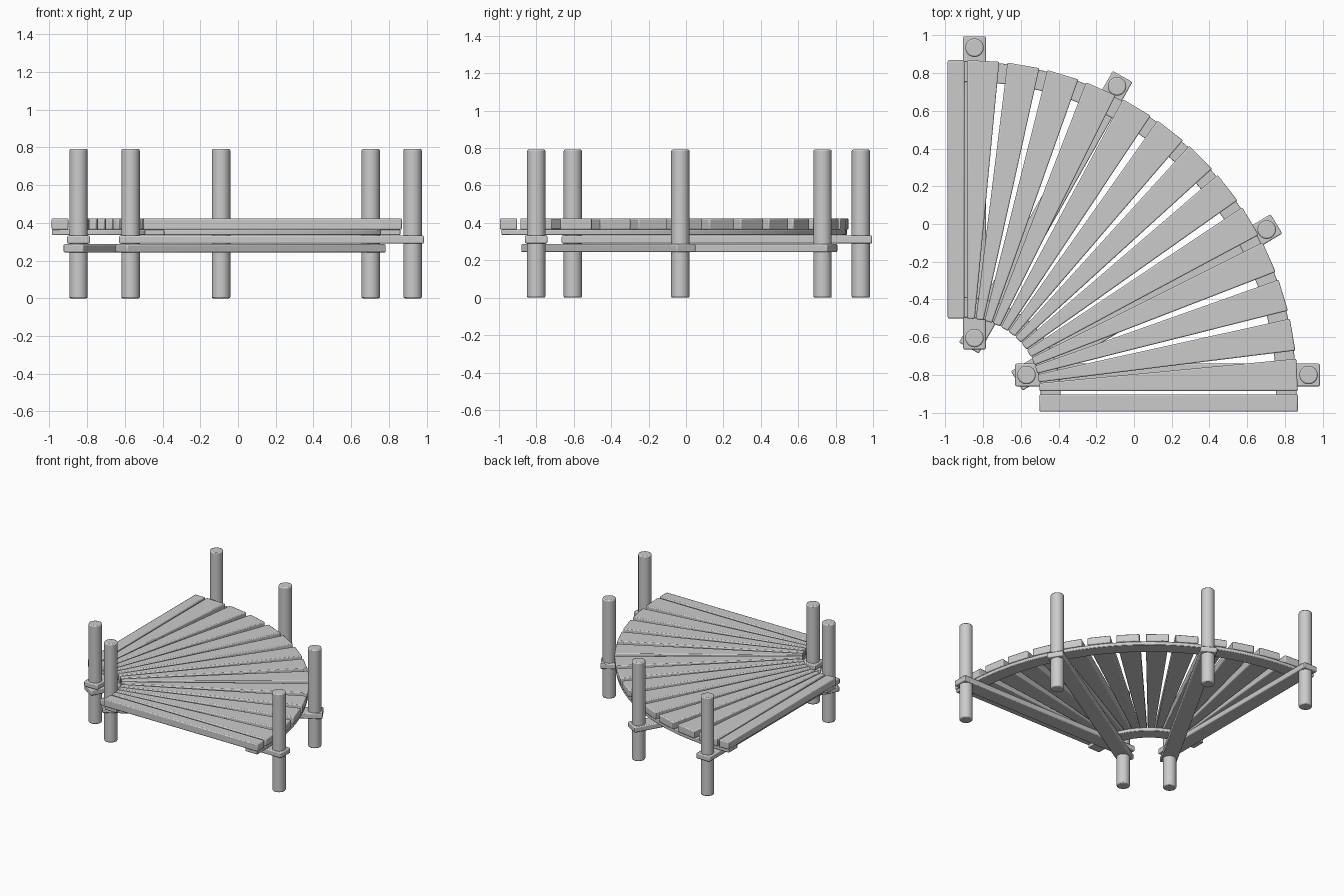
import bpy, bmesh
from math import cos, sin, pi, atan2, radians
from mathutils import Vector

if "Cube" in bpy.data.objects:
    bpy.data.objects.remove(bpy.data.objects["Cube"])

CX = CY = -0.886           # fan centre
R_IN, R_OUT = 0.385, 1.755


def prism(name, pts, z0, z1, bevel=0.007):
    """Extrude a counter-clockwise outline from z0 to z1 and soften its edges."""
    bm = bmesh.new()
    lo = [bm.verts.new((x, y, z0)) for x, y in pts]
    hi = [bm.verts.new((x, y, z1)) for x, y in pts]
    n = len(pts)
    bm.faces.new(lo[::-1])
    bm.faces.new(hi)
    for i in range(n):
        j = (i + 1) % n
        bm.faces.new((lo[i], lo[j], hi[j], hi[i]))
    bmesh.ops.recalc_face_normals(bm, faces=bm.faces)
    me = bpy.data.meshes.new(name)
    bm.to_mesh(me)
    bm.free()
    ob = bpy.data.objects.new(name, me)
    bpy.context.collection.objects.link(ob)
    if bevel:
        m = ob.modifiers.new("soft_edges", 'BEVEL')
        m.width = bevel
        m.segments = 2
        m.angle_limit = radians(40)
    bpy.ops.object.select_all(action='DESELECT')
    ob.select_set(True)
    bpy.context.view_layer.objects.active = ob
    bpy.ops.object.shade_smooth_by_angle(angle=radians(35))
    return ob


def polar(r, a):
    return (CX + r * cos(a), CY + r * sin(a))


def beam(name, a, b, over, z0, z1, half=0.06):
    """Beam running under two posts, overhanging each by a set amount."""
    a, b = Vector(a), Vector(b)
    d = (b - a).normalized()
    p = Vector((-d.y, d.x)) * half
    a, b = a - d * over, b + d * over
    prism(name, [a - p, b - p, b + p, a + p], z0, z1)


# Fan of tapered planks
COUNT = 13
g_out, g_in = 0.044 / R_OUT, 0.005 / R_IN
w_out = (pi / 2 - g_out * (COUNT - 1)) / COUNT
w_in = (pi / 2 - g_in * (COUNT - 1)) / COUNT
for i in range(COUNT):
    ao, ai = i * (w_out + g_out), i * (w_in + g_in)
    prism(f"fan_plank_{i + 1}",
          [polar(R_IN, ai), polar(R_OUT, ao), polar(R_OUT, ao + w_out), polar(R_IN, ai + w_in)],
          0.364, 0.424)

# Straight planks closing both ends
prism("end_plank_left", [(-0.988, CY + R_IN), (-0.9, CY + R_IN),
                         (-0.9, CY + R_OUT), (-0.988, CY + R_OUT)], 0.364, 0.424)
prism("end_plank_front", [(CX + R_IN, -0.995), (CX + R_OUT, -0.995),
                          (CX + R_OUT, -0.903), (CX + R_IN, -0.903)], 0.364, 0.424)


# Curved bearers under the planks, with straight ends
def curved_bearer(name, r0, r1, steps=32):
    e = 0.1
    outer = [polar(r1, pi / 2 * i / steps) for i in range(steps + 1)]
    inner = [polar(r0, pi / 2 * i / steps) for i in range(steps, -1, -1)]
    pts = ([(CX + r1, CY - e)] + outer + [(CX - e, CY + r1), (CX - e, CY + r0)]
           + inner + [(CX + r0, CY - e)])
    prism(name, pts, 0.336, 0.364, 0.004)


curved_bearer("inner_curved_bearer", R_IN + 0.005, 0.495)
curved_bearer("outer_curved_bearer", 1.64, R_OUT - 0.008)

# Posts
posts = {
    "inner_post_left": (-0.846, -0.605), "outer_post_left": (-0.846, 0.935),
    "outer_post_back": (-0.09, 0.73), "outer_post_right": (0.704, -0.03),
    "inner_post_front": (-0.57, -0.801), "outer_post_front": (0.926, -0.801),
}
for name, (x, y) in posts.items():
    prism(name, [(x + 0.049 * cos(2 * pi * i / 32), y + 0.049 * sin(2 * pi * i / 32))
                 for i in range(32)], 0, 0.792, 0.008)

# Upper beams along the edges, lower beams splayed beneath them
P = posts
beam("upper_beam_left", P["inner_post_left"], P["outer_post_left"], 0.06, 0.29, 0.333)
beam("upper_beam_front", P["inner_post_front"], P["outer_post_front"], 0.06, 0.29, 0.333)
beam("lower_beam_back", P["inner_post_left"], P["outer_post_back"], 0.06, 0.243, 0.287)
beam("lower_beam_right", P["inner_post_front"], P["outer_post_right"], 0.06, 0.243, 0.287)
